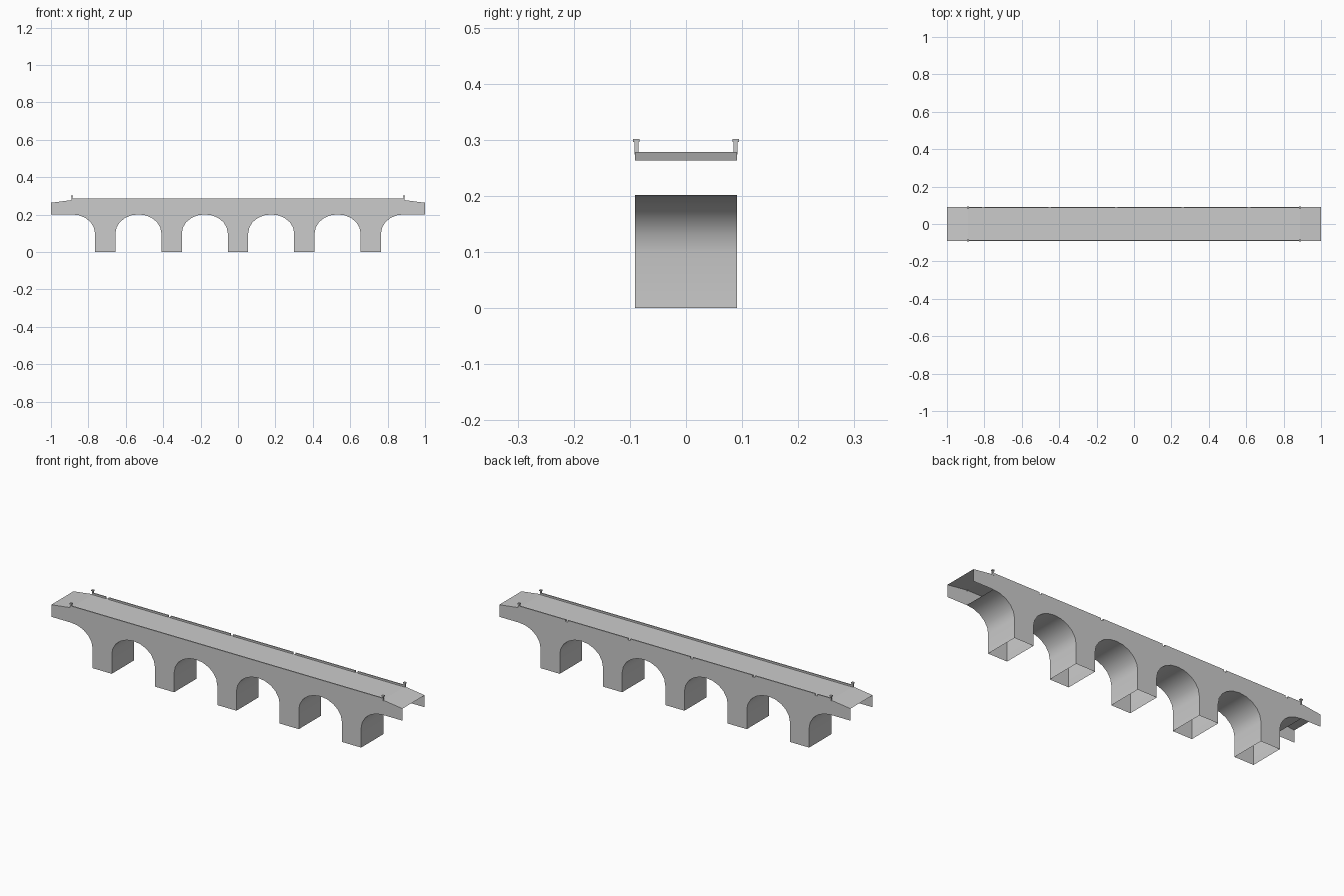
import bpy, bmesh, math

if "Cube" in bpy.data.objects:
    bpy.data.objects.remove(bpy.data.objects["Cube"])

W = 0.0905            # half width
PITCH = 0.355         # spacing of piers
HALF = 0.123          # half opening of an arch
SPRING, CROWN = 0.10, 0.2015
DECK, END_TOP, RAMP_X = 0.278, 0.2635, 0.888
SEG = 10              # sides per full arch

stone = bpy.data.materials.new("grey stone")
stone.diffuse_color = (0.6, 0.6, 0.6, 1)
stone.use_nodes = True
stone.node_tree.nodes["Principled BSDF"].inputs["Base Color"].default_value = stone.diffuse_color


def make(name, verts, faces, smooth=False):
    me = bpy.data.meshes.new(name)
    me.from_pydata(verts, [], faces)
    me.materials.append(stone)
    for p in me.polygons:
        p.use_smooth = smooth
    ob = bpy.data.objects.new(name, me)
    bpy.context.collection.objects.link(ob)
    return ob


def sheet(name, profile, smooth=False):
    """Sweep an x-z profile across the width of the bridge."""
    n = len(profile)
    verts = [(x, -W, z) for x, z in profile] + [(x, W, z) for x, z in profile]
    faces = [(i, i + 1, n + i + 1, n + i) for i in range(n - 1)]
    return make(name, verts, faces, smooth)


def box(name, x0, x1, y0, y1, z0, z1):
    verts = [(x, y, z) for x in (x0, x1) for y in (y0, y1) for z in (z0, z1)]
    faces = [(0, 1, 3, 2), (4, 6, 7, 5), (0, 4, 5, 1),
             (2, 3, 7, 6), (0, 2, 6, 4), (1, 5, 7, 3)]
    return make(name, verts, faces)


def arch(cx, first, last):
    """Arch points left to right; half arches skip one side."""
    pts = []
    if first == 0:
        pts.append((cx - HALF, 0.0))
    for i in range(first, last + 1):
        a = math.pi * (1 - i / SEG)
        pts.append((cx + HALF * math.cos(a),
                    SPRING + (CROWN - SPRING) * math.sin(a)))
    if last == SEG:
        pts.append((cx + HALF, 0.0))
    return pts


# Arch undersides, including the inner faces of the hollow piers
outline = [(-1, CROWN)]
for k in range(6):
    cx = (k - 2.5) * PITCH
    pts = arch(cx, SEG // 2 if k == 0 else 0, SEG // 2 if k == 5 else SEG)
    sheet("arch_underside", pts, True)
    outline += pts
outline += [(1, CROWN), (1, END_TOP), (RAMP_X, DECK), (-RAMP_X, DECK), (-1, END_TOP)]

# Side walls
n = len(outline)
make("front_wall", [(x, -W, z) for x, z in outline], [tuple(range(n))])
make("back_wall", [(x, W, z) for x, z in outline], [tuple(reversed(range(n)))])

# Road deck with sloping ends
sheet("road_deck", [(-1, END_TOP), (-RAMP_X, DECK), (RAMP_X, DECK), (1, END_TOP)])

# Parapets: continuous at the front, notched at the back
T, TOP = 0.006, 0.287
box("front_parapet", -RAMP_X, RAMP_X, -W, -W + T, DECK, TOP)
cuts = [-0.805 + PITCH * i for i in range(5)]
starts = [-RAMP_X] + [c + 0.007 for c in cuts]
ends = [c - 0.007 for c in cuts] + [RAMP_X]
for a, b in zip(starts, ends):
    box("back_parapet", a, b, W - T, W, DECK, TOP)

# End posts with caps
for sx in (-1, 1):
    for sy in (-1, 1):
        px, py = sx * RAMP_X, sy * 0.0885
        box("end_post", px - 0.0035, px + 0.0035, py - 0.0037, py + 0.0037, 0.274, 0.297)
        box("post_cap", px - 0.006, px + 0.006, py - 0.0057, py + 0.0057, 0.296, 0.3015)
